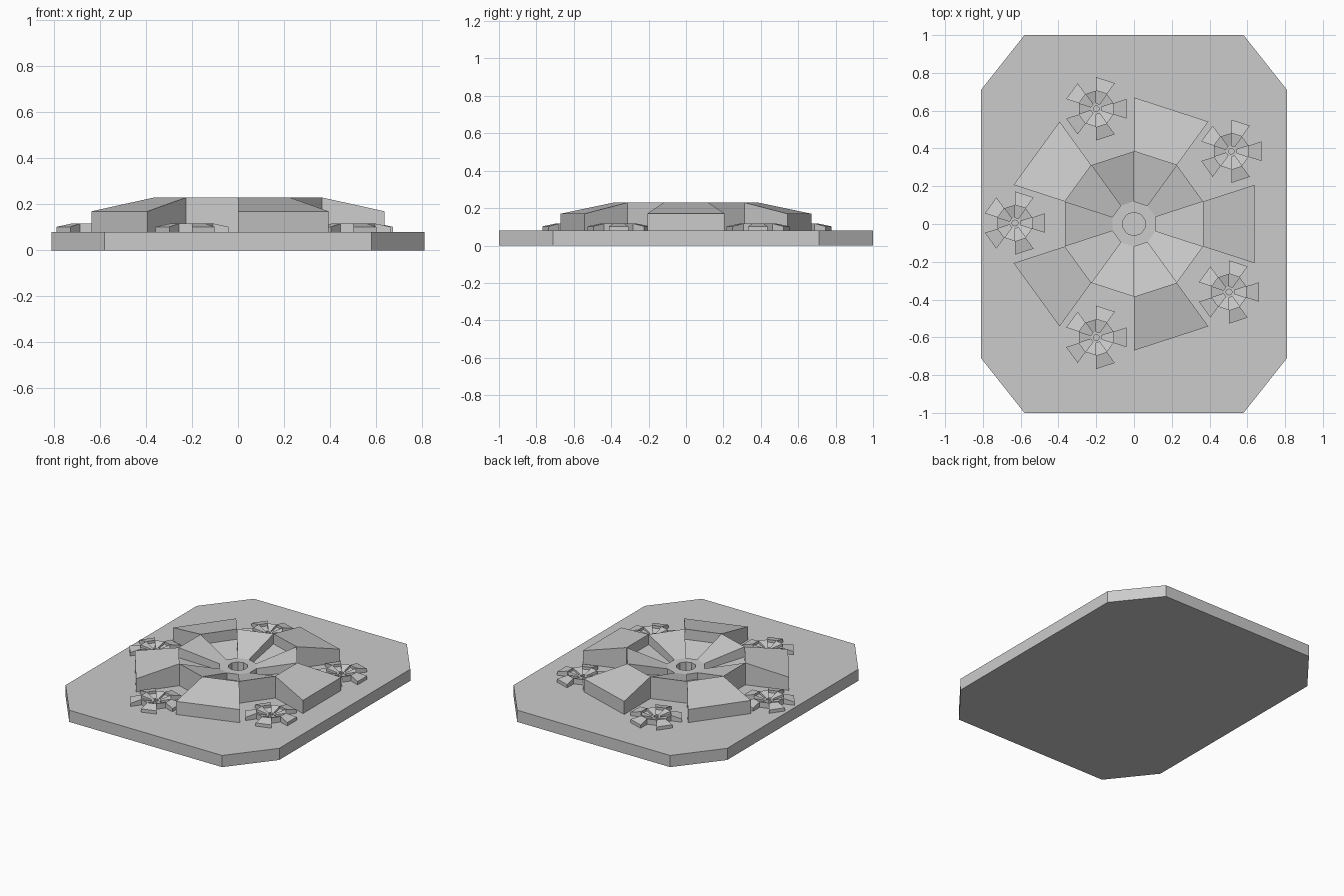
import bpy, bmesh
from math import sin, cos, radians

if "Cube" in bpy.data.objects:
    bpy.data.objects.remove(bpy.data.objects["Cube"])

PLATE_TOP = 0.08


def finish(name, bm, location=(0, 0, 0), scale=1.0):
    mesh = bpy.data.meshes.new(name)
    bm.to_mesh(mesh)
    bm.free()
    obj = bpy.data.objects.new(name, mesh)
    obj.location = location
    obj.scale = (scale, scale, scale)
    bpy.context.collection.objects.link(obj)
    return obj


# Base plate with cut corners
bm = bmesh.new()
outline = [(0.58, -1), (0.81, -0.71), (0.81, 0.71), (0.58, 1),
           (-0.58, 1), (-0.81, 0.71), (-0.81, -0.71), (-0.58, -1)]
face = bm.faces.new([bm.verts.new((x, y, 0)) for x, y in outline])
ext = bmesh.ops.extrude_face_region(bm, geom=[face])
bmesh.ops.translate(bm, vec=(0, 0, PLATE_TOP),
                    verts=[v for v in ext["geom"] if isinstance(v, bmesh.types.BMVert)])
bmesh.ops.recalc_face_normals(bm, faces=bm.faces)
finish("base_plate", bm)

# Radial cross-sections (radius, height above plate), from hub hole outward
PETAL = [(0.062, 0), (0.062, 0.075), (0.12, 0.075), (0.12, 0.03),
         (0.385, 0.08), (0.385, 0.15), (0.67, 0.09), (0.67, 0)]
RIDGE = [(0.062, 0), (0.062, 0.075), (0.12, 0.075), (0.385, 0.15), (0.385, 0)]
# Upright walls between neighbouring sectors
PETAL_SIDE = [(0.385, 0), (0.67, 0), (0.67, 0.09), (0.385, 0.15)]
RIDGE_SIDE = [(0.12, 0.03), (0.385, 0.08), (0.385, 0.15), (0.12, 0.075)]


def rosette(name, x, y, scale):
    bm = bmesh.new()

    def add(points):
        bm.faces.new([bm.verts.new((r * cos(a), r * sin(a), z)) for r, z, a in points])

    for k in range(10):
        a0, a1 = radians(36 * k - 18), radians(36 * k + 18)
        profile = RIDGE if k % 2 else PETAL
        for p, q in zip(profile, profile[1:]):
            add([(*p, a0), (*q, a0), (*q, a1), (*p, a1)])
        if k % 2 == 0:
            add([(*p, a0) for p in PETAL_SIDE])
            add([(*p, a1) for p in reversed(PETAL_SIDE)])
            add([(*p, a0) for p in reversed(RIDGE_SIDE)])
            add([(*p, a1) for p in RIDGE_SIDE])
    bmesh.ops.remove_doubles(bm, verts=bm.verts, dist=1e-5)
    return finish(name, bm, (x, y, PLATE_TOP), scale)


# Large rosette and the small ones between its petals
rosette("main_rosette", 0, 0, 1)
for i, (x, y) in enumerate([(0.515, 0.385), (-0.2, 0.61), (-0.63, 0.005),
                            (-0.2, -0.6), (0.503, -0.36)]):
    rosette(f"small_rosette_{i + 1}", x, y, 0.25)
